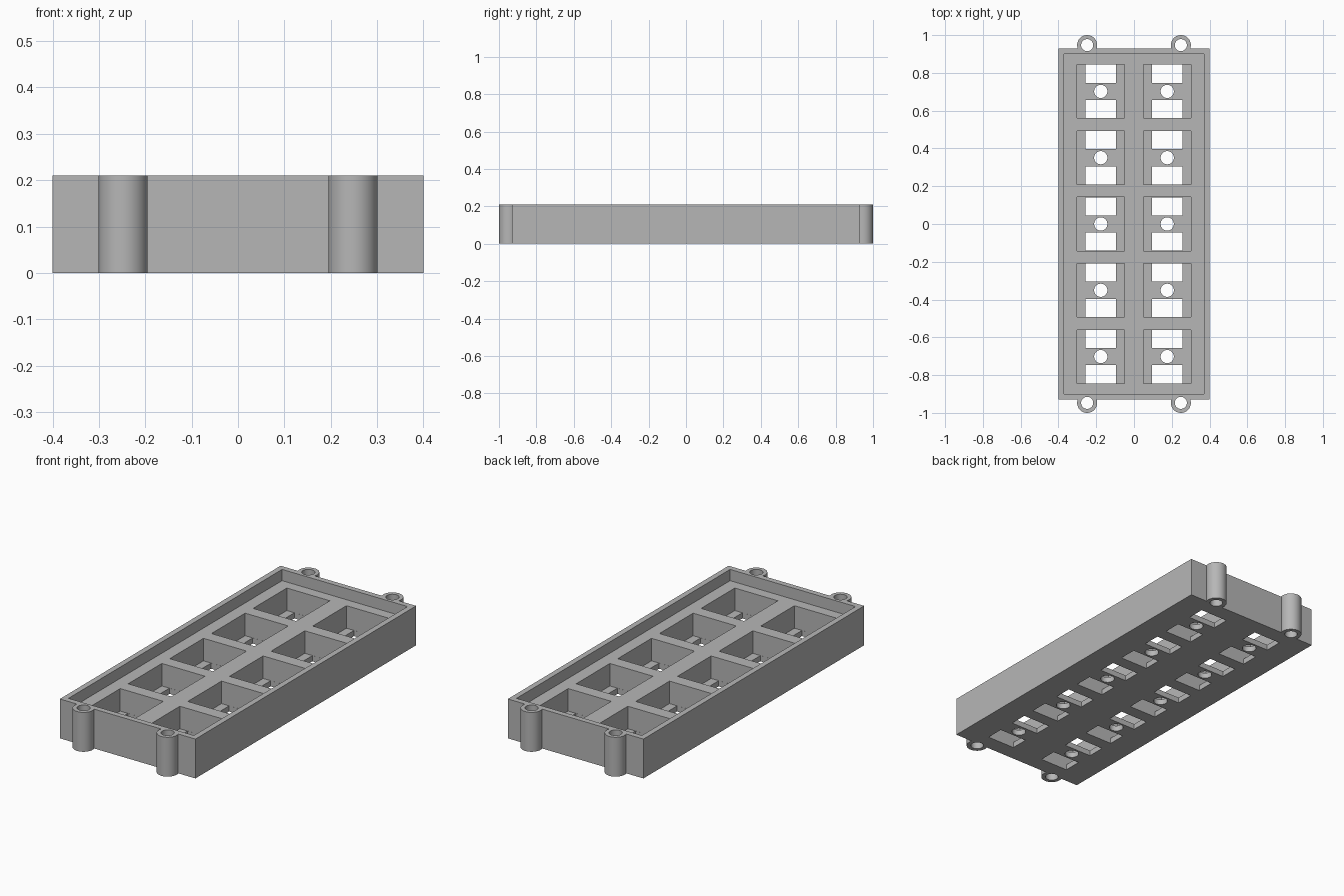
import bpy
import bmesh
from mathutils import Matrix, Vector

default = bpy.data.objects.get("Cube")
if default:
    bpy.data.objects.remove(default, do_unlink=True)

HEIGHT = 0.21
HALF_X, HALF_Y = 0.40, 0.93
WALL = 0.03
LEDGE_Z = 0.15
FLOOR_Z = 0.03
PITCH = 0.351
OVER = 0.05  # cutter overshoot
CELLS = [(x, row * PITCH) for x in (-0.176, 0.176) for row in range(-2, 3)]
LUGS = [(sx * 0.248, sy * 0.947) for sx in (-1, 1) for sy in (-1, 1)]

grey = bpy.data.materials.new("plain grey")
grey.use_nodes = True
colour = (0.47, 0.47, 0.47, 1)
grey.diffuse_color = colour
grey.node_tree.nodes["Principled BSDF"].inputs["Base Color"].default_value = colour


def add_box(bm, x, y, width, depth, low, high):
    place = Matrix.Translation((x, y, (low + high) / 2))
    size = Matrix.Diagonal(Vector((width, depth, high - low, 1)))
    bmesh.ops.create_cube(bm, size=1, matrix=place @ size)


def add_cylinder(bm, x, y, radius, low, high):
    bmesh.ops.create_cone(bm, cap_ends=True, segments=48, radius1=radius, radius2=radius,
                          depth=high - low, matrix=Matrix.Translation((x, y, (low + high) / 2)))


def make_object(name, bm):
    mesh = bpy.data.meshes.new(name)
    bm.to_mesh(mesh)
    bm.free()
    mesh.materials.append(grey)
    obj = bpy.data.objects.new(name, mesh)
    bpy.context.collection.objects.link(obj)
    return obj


def combine(target, tool, operation):
    mod = target.modifiers.new(tool.name, "BOOLEAN")
    mod.operation = operation
    mod.solver = "EXACT"
    mod.object = tool
    bpy.context.view_layer.objects.active = target
    bpy.ops.object.modifier_apply(modifier=mod.name)
    bpy.data.objects.remove(tool, do_unlink=True)


# Outer block
bm = bmesh.new()
add_box(bm, 0, 0, 2 * HALF_X, 2 * HALF_Y, 0, HEIGHT)
tray = make_object("tray", bm)

# Round screw lugs on both short ends
bm = bmesh.new()
for x, y in LUGS:
    add_cylinder(bm, x, y, 0.053, 0, HEIGHT)
combine(tray, make_object("screw_lugs", bm), "UNION")

# Shallow recess inside the rim
bm = bmesh.new()
add_box(bm, 0, 0, 2 * (HALF_X - WALL), 2 * (HALF_Y - WALL), LEDGE_Z, HEIGHT + OVER)
combine(tray, make_object("recess", bm), "DIFFERENCE")

# Two columns of deep pockets
bm = bmesh.new()
for x, y in CELLS:
    add_box(bm, x, y, 0.254, 0.284, FLOOR_Z, LEDGE_Z + OVER)
combine(tray, make_object("pockets", bm), "DIFFERENCE")

# Floor slots and round hole in each pocket, and screw holes in the lugs
bm = bmesh.new()
for x, y in CELLS:
    for side in (-1, 1):
        add_box(bm, x, y + side * 0.0935, 0.164, 0.096, -OVER, FLOOR_Z + OVER)
    add_cylinder(bm, x, y, 0.035, -OVER, FLOOR_Z + OVER)
for x, y in LUGS:
    add_cylinder(bm, x, y, 0.032, -OVER, HEIGHT + OVER)
combine(tray, make_object("floor_openings", bm), "DIFFERENCE")

# Smooth the round walls, keep the edges crisp
bpy.ops.object.select_all(action="DESELECT")
tray.select_set(True)
bpy.context.view_layer.objects.active = tray
bpy.ops.object.shade_smooth_by_angle()
